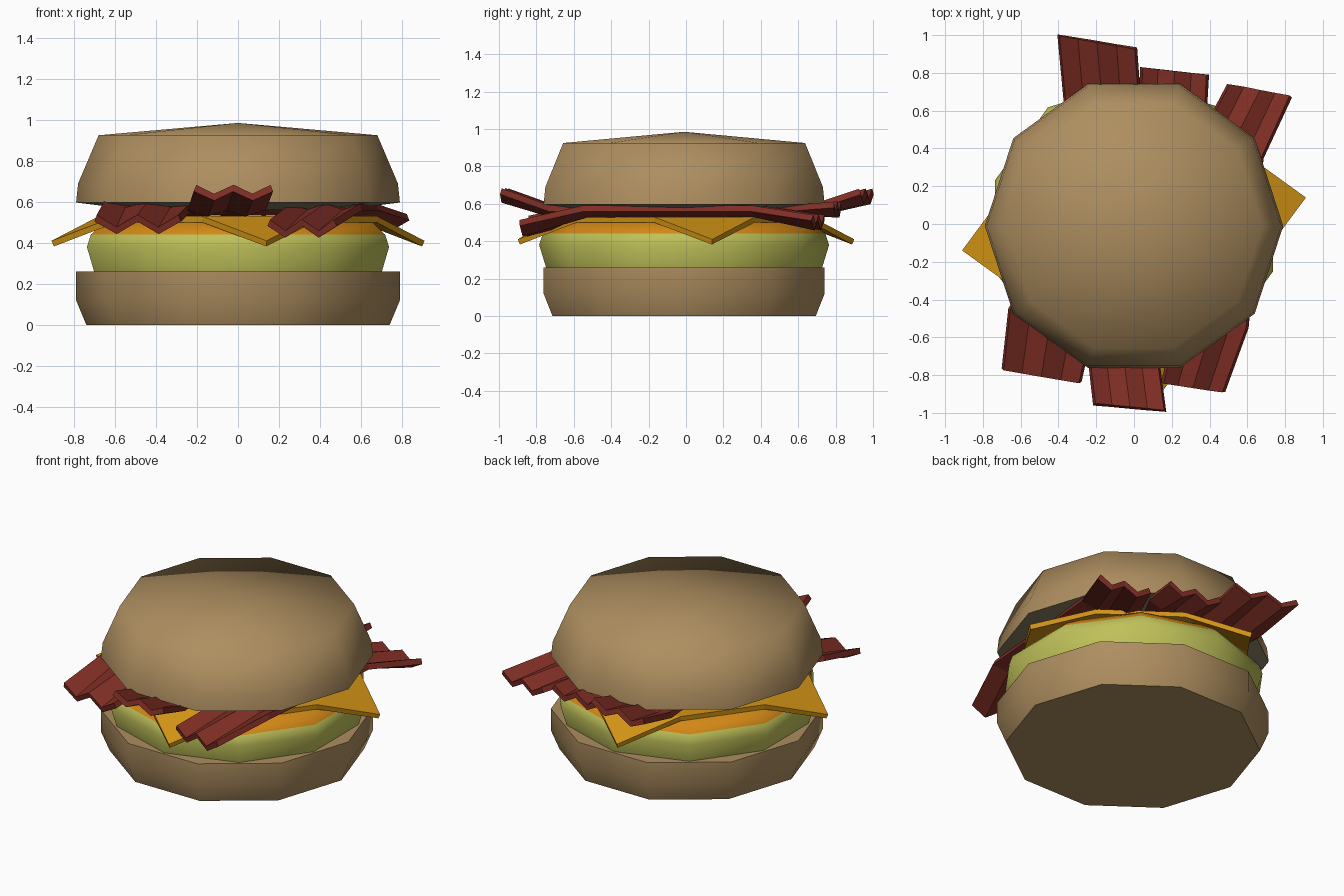
import bpy, bmesh, math
from mathutils import Vector

cube = bpy.data.objects.get("Cube")
if cube:
    bpy.data.objects.remove(cube, do_unlink=True)


def material(name, rgb):
    m = bpy.data.materials.new(name)
    m.use_nodes = True
    m.diffuse_color = (*rgb, 1)
    bsdf = m.node_tree.nodes["Principled BSDF"]
    bsdf.inputs["Base Color"].default_value = (*rgb, 1)
    bsdf.inputs["Roughness"].default_value = 0.8
    return m


BUN = material("toasted_bun", (0.42, 0.27, 0.115))
CRUMB = material("bun_underside", (0.26, 0.22, 0.13))
GREEN = material("lettuce_green", (0.52, 0.53, 0.10))
SAUCE = material("orange_sauce", (0.66, 0.25, 0.008))
CHEESE = material("cheese_yellow", (0.66, 0.30, 0.008))
BACON = material("bacon_red", (0.21, 0.027, 0.018))


def finish(name, bm, mats):
    bmesh.ops.recalc_face_normals(bm, faces=bm.faces)
    mesh = bpy.data.meshes.new(name)
    bm.to_mesh(mesh)
    bm.free()
    for m in mats:
        mesh.materials.append(m)
    ob = bpy.data.objects.new(name, mesh)
    bpy.context.collection.objects.link(ob)
    return ob


def turned(name, profile, mats, turn=0, sharp=65, rule=None):
    """Ten-sided lathe of (radius, z) rows, closed at both ends."""
    bm = bmesh.new()
    rings = []
    for r, z in profile:
        if r == 0:
            rings.append([bm.verts.new((0, -0.01, z))] * 10)
            continue
        angles = [math.radians(turn + 36 * i) for i in range(10)]
        rings.append([bm.verts.new((r * math.cos(a), r * math.sin(a) - 0.01, z))
                      for a in angles])
    for low, high in zip(rings, rings[1:]):
        for i in range(10):
            j = (i + 1) % 10
            corners = dict.fromkeys((low[i], low[j], high[j], high[i]))
            bm.faces.new(list(corners))
    for ring in (rings[0], rings[-1]):
        if ring[0] is not ring[1]:
            bm.faces.new(ring)
    if rule:
        for f in bm.faces:
            f.material_index = rule(f.calc_center_median())
    ob = finish(name, bm, mats)
    bpy.ops.object.select_all(action='DESELECT')
    ob.select_set(True)
    bpy.context.view_layer.objects.active = ob
    bpy.ops.object.shade_smooth_by_angle(angle=math.radians(sharp))
    return ob


def thicken(ob, amount, offset):
    mod = ob.modifiers.new("thickness", 'SOLIDIFY')
    mod.thickness = amount
    mod.offset = offset


# Buns and the filling between them
turned("bottom_bun", [(0.74, 0), (0.79, 0.12), (0.79, 0.26)], [BUN])
turned("top_bun", [(0.5, 0.56), (0.79, 0.597), (0.78, 0.69), (0.68, 0.925), (0, 0.985)],
       [BUN, CRUMB], rule=lambda c: int(c.z < 0.59))
turned("lettuce", [(0.735, 0.25), (0.775, 0.38), (0.755, 0.44), (0.69, 0.5)],
       [GREEN, SAUCE], turn=18, sharp=55, rule=lambda c: int(c.z > 0.45))

# Square cheese slice with its four corners folded down
bm = bmesh.new()
A, B = Vector((0.525, -0.38, 0)), Vector((0.385, 0.52, 0))
steps = (-1, -0.4, 0.4, 1)
grid = [[bm.verts.new(A * s + B * t + Vector((0, 0, 0.41 if abs(s * t) == 1 else 0.53)))
         for t in steps] for s in steps]
for i in range(3):
    for j in range(3):
        quad = [grid[i][j], grid[i + 1][j], grid[i + 1][j + 1], grid[i][j + 1]]
        tip = next((k for k, v in enumerate(quad) if v.co.z < 0.5), None)
        if tip is None:
            bm.faces.new(quad)
        else:
            q = quad[tip:] + quad[:tip]
            bm.faces.new((q[0], q[1], q[3]))
            bm.faces.new((q[1], q[2], q[3]))
cheese = finish("cheese_slice", bm, [CHEESE])
thicken(cheese, 0.03, -1)


# Pleated bacon: each row is left edge, right edge, height, pleat depth
def bacon(name, rows):
    bm = bmesh.new()
    lines = []
    for left, right, z, depth in rows:
        line = []
        for k in range(5):
            p = Vector(left).lerp(Vector(right), k / 4)
            line.append(bm.verts.new((p.x, p.y, z + (depth if k % 2 == 0 else -depth))))
        lines.append(line)
    for a, b in zip(lines, lines[1:]):
        for k in range(4):
            bm.faces.new((a[k], a[k + 1], b[k + 1], b[k]))
    thicken(finish(name, bm, [BACON]), 0.035, 0)


bacon("bacon_middle", [((-0.21, -0.955), (0.165, -0.99), 0.645, 0.022),
                       ((-0.24, -0.70), (0.13, -0.73), 0.56, 0.015),
                       ((-0.37, 0.68), (0.03, 0.66), 0.56, 0.015),
                       ((-0.40, 1.0), (0.01, 0.93), 0.64, 0.025)])
bacon("bacon_right", [((-0.695, -0.77), (-0.285, -0.84), 0.49, 0.03),
                      ((-0.66, -0.45), (-0.22, -0.55), 0.57, 0.015),
                      ((0.03, 0.62), (0.38, 0.6), 0.565, 0.015),
                      ((0.04, 0.83), (0.39, 0.79), 0.57, 0.025)])
bacon("bacon_left", [((0.15, -0.84), (0.475, -0.89), 0.47, 0.028),
                     ((0.25, -0.45), (0.60, -0.55), 0.56, 0.015),
                     ((0.33, 0.42), (0.68, 0.35), 0.56, 0.015),
                     ((0.50, 0.74), (0.83, 0.675), 0.50, 0.025)])
